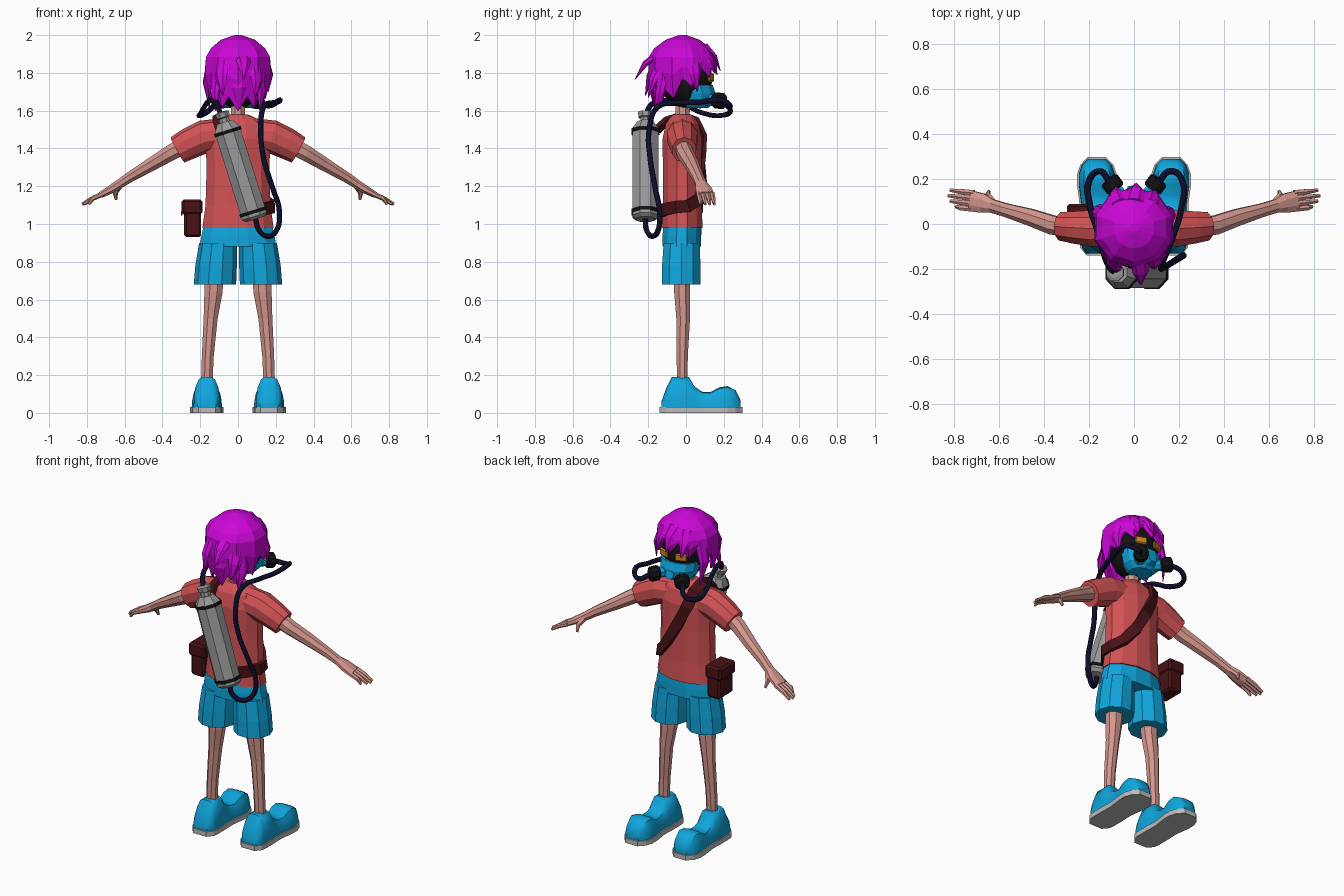
import bpy, bmesh, math
from mathutils import Vector as V, Matrix

if "Cube" in bpy.data.objects:
    bpy.data.objects.remove(bpy.data.objects["Cube"])

def colour(name, r, g, b):
    m = bpy.data.materials.new(name)
    m.diffuse_color = (r, g, b, 1)
    m.use_nodes = True
    m.node_tree.nodes["Principled BSDF"].inputs["Base Color"].default_value = m.diffuse_color
    return m

HAIR = colour("magenta", .60, .002, .68)
BLACK = colour("black", .006, .006, .007)
ORANGE = colour("orange", .60, .25, .01)
CYAN = colour("cyan", .005, .38, .72)
SKIN = colour("skin", .66, .31, .27)
SHIRT = colour("coral_red", .65, .085, .09)
LEATHER = colour("maroon", .065, .006, .008)
STEEL = colour("steel_grey", .32, .32, .32)
RUBBER = colour("navy", .004, .004, .025)
SOLE = colour("light_grey", .50, .50, .50)

def finish(name, bm, mat, mirror=False, smooth=False):
    bmesh.ops.recalc_face_normals(bm, faces=bm.faces)
    me = bpy.data.meshes.new(name)
    bm.to_mesh(me)
    bm.free()
    me.materials.append(mat)
    ob = bpy.data.objects.new(name, me)
    bpy.context.collection.objects.link(ob)
    if mirror:
        ob.modifiers.new("mirror", 'MIRROR')
    if smooth:
        bpy.ops.object.select_all(action='DESELECT')
        ob.select_set(True)
        bpy.context.view_layer.objects.active = ob
        bpy.ops.object.shade_smooth_by_angle(angle=math.radians(40))
    return ob

def skin_rings(bm, rings, closed=True):
    """Bridge rings of points with quads and cap both ends."""
    vs = [[bm.verts.new(p) for p in r] for r in rings]
    n = len(vs[0])
    for a, b in zip(vs, vs[1:]):
        for i in range(n):
            j = (i + 1) % n
            bm.faces.new((a[i], a[j], b[j], b[i]))
    if closed:
        bm.faces.new(vs[0])
        bm.faces.new(vs[-1])

def tube(name, secs, mat, n=8, ref=(0, 1, 0), axis=None, bm=None, **kw):
    """Loft of (x, y, z, radius along ref, radius across) sections."""
    own = bm is None
    bm = bm or bmesh.new()
    pts = [V(s[:3]) for s in secs]
    rings = []
    for i, (p, s) in enumerate(zip(pts, secs)):
        t = V(axis) if axis else (pts[min(i + 1, len(pts) - 1)] - pts[max(i - 1, 0)]).normalized()
        r = V(ref(p)) if callable(ref) else V(ref)
        u = (r - t * r.dot(t)).normalized()
        w = t.cross(u)
        rings.append([p + u * s[3] * math.cos(q) + w * s[4] * math.sin(q)
                      for q in [(k + .5) * math.tau / n for k in range(n)]])
    skin_rings(bm, rings)
    return finish(name, bm, mat, **kw) if own else None

def box(name, loc, size, mat, rz=0, bevel=0, mirror=False):
    bm = bmesh.new()
    bmesh.ops.create_cube(bm, size=1, matrix=Matrix.Translation(loc) @ Matrix.Rotation(rz, 4, 'Z')
                          @ Matrix.Diagonal((*size, 1)))
    if bevel:
        bmesh.ops.bevel(bm, geom=bm.edges[:], offset=bevel, segments=1, affect='EDGES')
    return finish(name, bm, mat, mirror)

UP = (0, 0, 1)

# Shirt with sleeves
tube("shirt", [(0, -.02, .98, .112, .195), (0, -.02, 1.1, .106, .178), (0, -.02, 1.3, .106, .172),
               (0, -.02, 1.45, .108, .178), (0, -.02, 1.53, .09, .15), (0, -.02, 1.565, .065, .09),
               (0, -.02, 1.58, .05, .055)], SHIRT, 12, axis=UP)
tube("sleeves", [(.08, -.02, 1.475, .08, .085), (.18, -.02, 1.462, .085, .088), (.26, -.015, 1.425, .075, .083),
                 (.32, -.01, 1.392, .066, .076)], SHIRT, 10, mirror=True)

# Shorts
tube("shorts_top", [(0, -.022, .88, .106, .21), (0, -.022, .94, .106, .2), (0, -.02, 1.0, .102, .185)],
     CYAN, 12, axis=UP)
tube("shorts_legs", [(.122, -.025, .68, .108, .112), (.116, -.025, .78, .107, .11), (.106, -.023, .9, .1, .1)],
     CYAN, 10, axis=UP, mirror=True)

# Legs, neck, arms
tube("legs", [(.165, -.02, .16, .03, .033), (.16, -.02, .3, .032, .034), (.145, -.015, .5, .039, .04),
              (.13, -.02, .64, .046, .052), (.125, -.02, .75, .046, .055)], SKIN, 8, mirror=True)
tube("neck", [(0, -.02, 1.55, .042, .042), (0, -.015, 1.68, .04, .04)], SKIN, 8)
tube("arms", [(.27, -.02, 1.425, .045, .05), (.36, -.005, 1.375, .045, .045), (.46, .03, 1.315, .04, .038),
              (.57, .062, 1.25, .032, .03), (.63, .08, 1.21, .032, .026), (.67, .092, 1.185, .046, .024),
              (.725, .102, 1.155, .05, .018)], SKIN, 8, mirror=True)

# Fingers and thumb
bm = bmesh.new()
for k, tip in enumerate([.79, .815, .825, .815]):
    y0 = .066 + .024 * k
    tube("", [(.71, y0, 1.162, .014, .014), (.77, y0 + .006, 1.135, .013, .013),
              (tip, y0 + .012, 1.105, .008, .008)], SKIN, 6, bm=bm)
tube("", [(.63, .1, 1.2, .016, .018), (.65, .128, 1.165, .014, .014), (.645, .145, 1.13, .007, .008)],
     SKIN, 6, bm=bm)
finish("fingers", bm, SKIN, mirror=True)

# Shoes: (y, half width, height of top) sections over a flat sole
SHOE = [(-.13, .05, .06), (-.105, .066, .13), (-.075, .07, .19), (.015, .07, .19), (.045, .068, .14),
        (.085, .068, .112), (.13, .074, .11), (.175, .08, .135), (.22, .08, .142), (.262, .066, .12),
        (.288, .04, .07)]
bm = bmesh.new()
rings = []
for y, w, top in SHOE:
    k = .72 if y > .06 else .6
    h = top - .03
    rings.append([(.165 + w * a, y, .03 + h * b) for a, b in
                  [(-1, 0), (-.98, .3), (-.88, .65), (-k, .93), (-.3, 1), (.3, 1), (k, .93), (.88, .65), (.98, .3), (1, 0)]])
skin_rings(bm, rings)
finish("shoes", bm, CYAN, mirror=True, smooth=True)
bm = bmesh.new()
side = [(-.14, .045)] + [(y, w + .008) for y, w, t in SHOE[1:-1]] + [(.298, .04)]
outline = [(.165 + w, y) for y, w in side] + [(.165 - w, y) for y, w in side[::-1]]
skin_rings(bm, [[(x, y, z) for x, y in outline] for z in (0, .03)])
finish("soles", bm, SOLE, mirror=True)

# Head, eyes, mask and filters
bm = bmesh.new()
bmesh.ops.create_uvsphere(bm, u_segments=16, v_segments=10, radius=1,
                          matrix=Matrix.Translation((0, 0, 1.77)) @ Matrix.Diagonal((.135, .14, .16, 1)))
finish("head", bm, BLACK, smooth=True)
box("eyes", (.058, .131, 1.775), (.07, .016, .045), ORANGE, rz=-.38, bevel=.006, mirror=True)
tube("mask", [(0, .055, 1.615, .065, .07), (0, .06, 1.65, .095, .105), (0, .06, 1.69, .1, .118),
              (0, .055, 1.735, .09, .122)], CYAN, 12, axis=UP)
tube("mask_nose", [(0, .12, 1.655, .03, .045), (0, .165, 1.665, .025, .03)], CYAN, 8, ref=UP)
tube("mask_ports", [(.05, .11, 1.66, .035, .035), (.088, .165, 1.652, .03, .03)], CYAN, 8, ref=UP, mirror=True)
tube("filters", [(.078, .152, 1.655, .036, .036), (.084, .16, 1.655, .044, .044), (.108, .192, 1.65, .044, .044),
                 (.115, .2, 1.65, .03, .03)], BLACK, 10, ref=UP, mirror=True)

# Hair cap with a jagged hem, higher at the face than at the nape
N = 20
rings = [[], [], [], [], [], []]
for k in range(N):
    a = k * math.tau / N
    c = math.cos(a)
    tip = k % 2 == 0
    hem = 1.73 + .1 * c + (-.035 if tip else .04)
    low = .155 + .02 * c if tip else .165
    out = .006 if tip else -.004
    for ring, r, z in zip(rings, (.02, .09, .145, .172, .178, low),
                          (2.0, 1.975, 1.93, 1.885, 1.885 * .55 + hem * .45, hem)):
        r += out if r > .1 else 0
        ring.append((r * math.sin(a), r * c - .018, z))
bm = bmesh.new()
skin_rings(bm, rings, closed=False)
bmesh.ops.holes_fill(bm, edges=[e for e in bm.edges if e.is_boundary and all(v.co.z > 1.99 for v in e.verts)], sides=N)
cap = finish("hair_cap", bm, HAIR)
mod = cap.modifiers.new("thickness", 'SOLIDIFY')
mod.thickness, mod.offset = .012, -1

# Pointed locks: root, middle, tip, width
LOCKS = [((.02, -.13, 1.91), (.03, -.215, 1.85), (.03, -.27, 1.765), .045),
         ((-.08, -.14, 1.88), (-.09, -.19, 1.78), (-.08, -.215, 1.68), .045),
         ((.09, -.13, 1.86), (.1, -.175, 1.76), (.09, -.2, 1.67), .045),
         ((0, -.16, 1.82), (0, -.185, 1.72), (.01, -.165, 1.61), .05),
         ((.11, -.12, 1.82), (.125, -.14, 1.7), (.115, -.165, 1.6), .04),
         ((-.11, -.12, 1.82), (-.125, -.14, 1.7), (-.12, -.165, 1.6), .04),
         ((-.14, .05, 1.87), (-.168, .06, 1.75), (-.15, .075, 1.61), .04),
         ((.14, .04, 1.87), (.168, .05, 1.79), (.16, .06, 1.7), .04),
         ((0, .1, 1.94), (.01, .15, 1.89), (.01, .182, 1.81), .045),
         ((-.07, .09, 1.93), (-.085, .135, 1.86), (-.08, .165, 1.79), .04),
         ((.08, .09, 1.92), (.09, .13, 1.86), (.095, .15, 1.8), .04)]
bm = bmesh.new()
for a, b, c, w in LOCKS:
    tube("", [(*a, .02, w), (*b, .015, w * .8), (*c, .002, .003)], HAIR, 6,
         ref=lambda p: (p.x, p.y + .02, .02), bm=bm)
finish("hair_locks", bm, HAIR)

# Air tank leaning across the back, with valve and bands
def on_tank(t, r):
    return (.092 - .157 * t, -.215, 1.025 + .5 * t, r, r)
tube("air_tank", [on_tank(0, .055), on_tank(.03, .074), on_tank(.95, .074), on_tank(1.03, .045)], STEEL, 8)
tube("tank_valve", [on_tank(1.02, .03), on_tank(1.07, .028), on_tank(1.08, .038), on_tank(1.13, .042),
                    on_tank(1.14, .025)], STEEL, 8)
for name, t in (("lower_tank_band", .06), ("upper_tank_band", .91)):
    tube(name, [on_tank(t, .08), on_tank(t + .035, .08)], BLACK, 8)

# Shoulder strap wrapped diagonally round the torso
STRAP = [(-.085, -.15, 1.5), (-.1, -.105, 1.545), (-.1, -.02, 1.575), (-.095, .055, 1.545), (-.07, .088, 1.46),
         (-.01, .093, 1.34), (.06, .09, 1.22), (.13, .068, 1.13), (.182, .01, 1.095), (.185, -.05, 1.09),
         (.14, -.105, 1.08), (.07, -.145, 1.065)]
tube("shoulder_strap", [(*p, .015, .046) for p in STRAP], LEATHER, 4,
     ref=lambda p: (p.x, p.y + .02, 2 * max(0, p.z - 1.45)))

# Hip pouch with flap and clasp
box("pouch", (-.24, .012, 1.02), (.09, .14, .18), LEATHER, bevel=.012)
box("pouch_flap", (-.243, .012, 1.09), (.11, .155, .08), LEATHER, bevel=.012)
box("pouch_clasp", (-.298, .012, 1.055), (.008, .03, .02), LEATHER)

# Breathing hoses
def hose(name, pts):
    cu = bpy.data.curves.new(name, 'CURVE')
    cu.dimensions = '3D'
    cu.bevel_depth, cu.bevel_resolution, cu.resolution_u = .0145, 1, 5
    cu.use_fill_caps = True
    sp = cu.splines.new('BEZIER')
    sp.bezier_points.add(len(pts) - 1)
    for b, p in zip(sp.bezier_points, pts):
        b.co = p
        b.handle_left_type = b.handle_right_type = 'AUTO'
    cu.materials.append(RUBBER)
    bpy.context.collection.objects.link(bpy.data.objects.new(name, cu))

hose("long_hose", [(.11, .19, 1.65), (.165, .235, 1.625), (.215, .19, 1.655), (.21, .07, 1.645), (.175, -.05, 1.64),
                   (.135, -.15, 1.62), (.12, -.195, 1.5), (.135, -.19, 1.35), (.18, -.165, 1.2), (.22, -.14, 1.06),
                   (.2, -.15, .96), (.155, -.18, .935), (.11, -.21, .97), (.092, -.215, 1.03)])
hose("short_hose", [(-.11, .19, 1.65), (-.155, .235, 1.6), (-.2, .19, 1.575), (-.195, .08, 1.59), (-.165, -.02, 1.64),
                    (-.14, -.11, 1.655), (-.115, -.18, 1.635), (-.09, -.213, 1.58)])
